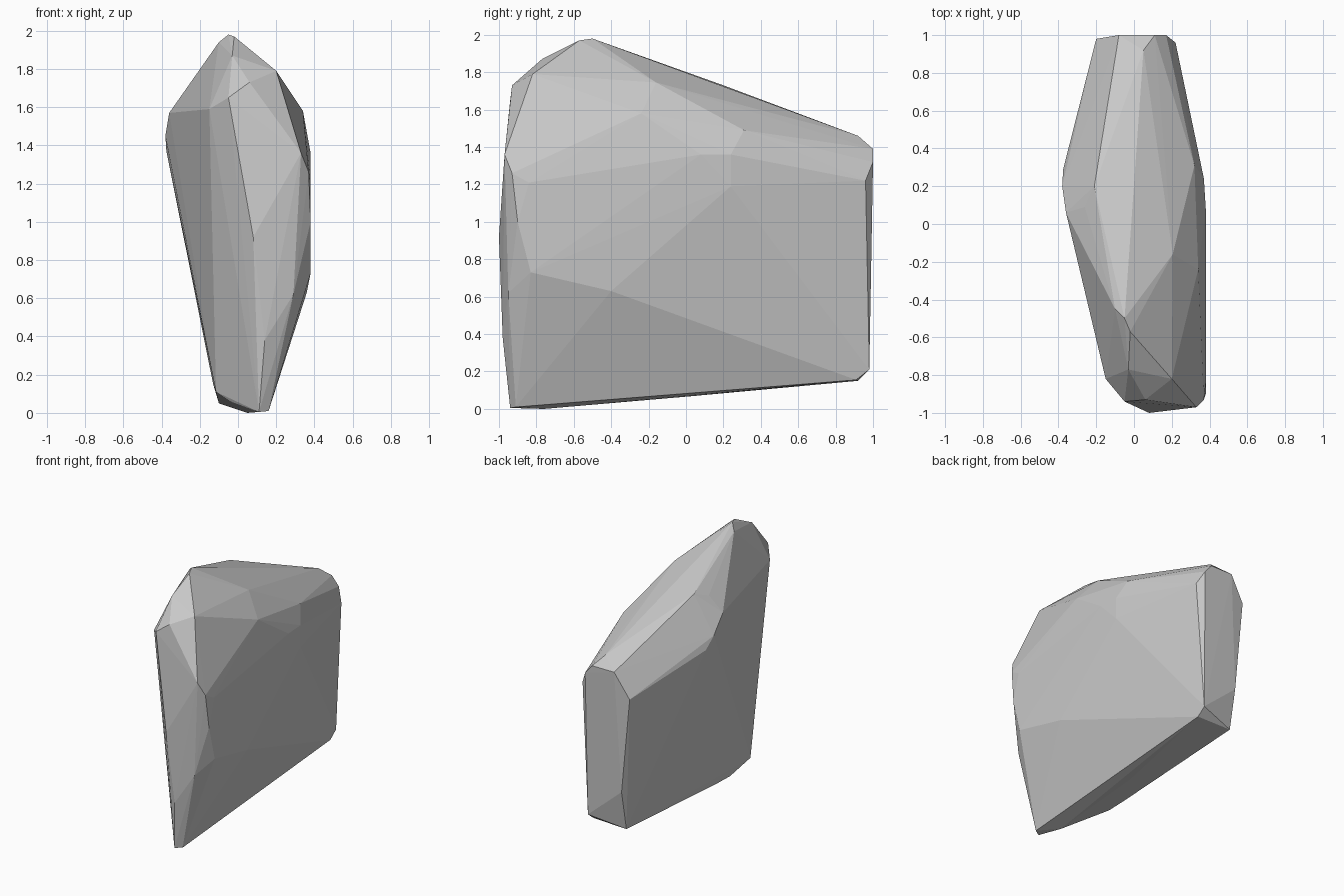
import bpy
import bmesh

# Corner points of the boulder, grouped by region
crown = [(-.05, -.5, 1.98), (-.02, -.57, 1.97), (-.03, -.77, 1.87), (-.1, -.45, 1.94),
         (.2, -.82, 1.79), (.205, -.16, 1.745), (-.21, .2, 1.73), (-.26, .09, 1.69)]
front = [(.06, -.93, 1.73), (-.05, -.94, 1.65), (-.15, -.82, 1.59), (.33, -.97, 1.36),
         (.08, -1, .92), (.29, -.95, .62), (.14, -.98, .38)]
right = [(.34, -.24, 1.58), (.32, .31, 1.49), (.37, .24, 1.36), (.38, .08, 1.36),
         (.37, .24, 1.19), (.37, -.93, 1.26), (.38, -.84, 1.21), (.38, -.9, 1.0),
         (.38, -.83, .73), (.36, -.4, .63)]
left = [(-.36, .06, 1.57), (-.38, .2, 1.45), (-.375, .29, 1.37)]
back = [(-.08, 1, 1.39), (.11, 1, 1.39), (.05, .92, 1.46), (.17, 1, 1.32), (.22, .96, 1.22),
        (-.2, .98, 1.2), (-.13, .98, .46), (.16, .98, .21), (.16, .91, .155), (-.13, .92, .15)]
base = [(.11, -.94, .005), (.16, -.91, .01), (.05, -.76, 0), (-.04, -.72, .06),
        (-.115, -.63, .11), (-.1, -.4, .05), (-.1, -.23, .055), (.05, .02, .067)]

# Wrap the corners in a faceted shell
bm = bmesh.new()
for p in crown + front + right + left + back + base:
    bm.verts.new(p)
bmesh.ops.convex_hull(bm, input=bm.verts)
loose = [v for v in bm.verts if not v.link_faces]
bmesh.ops.delete(bm, geom=loose, context='VERTS')
bmesh.ops.recalc_face_normals(bm, faces=bm.faces)

mesh = bpy.data.meshes.new("boulder")
bm.to_mesh(mesh)
bm.free()
boulder = bpy.data.objects.new("boulder", mesh)
bpy.context.collection.objects.link(boulder)

# Plain stone colour
stone = bpy.data.materials.new("grey stone")
stone.diffuse_color = (.58, .58, .58, 1)
mesh.materials.append(stone)
